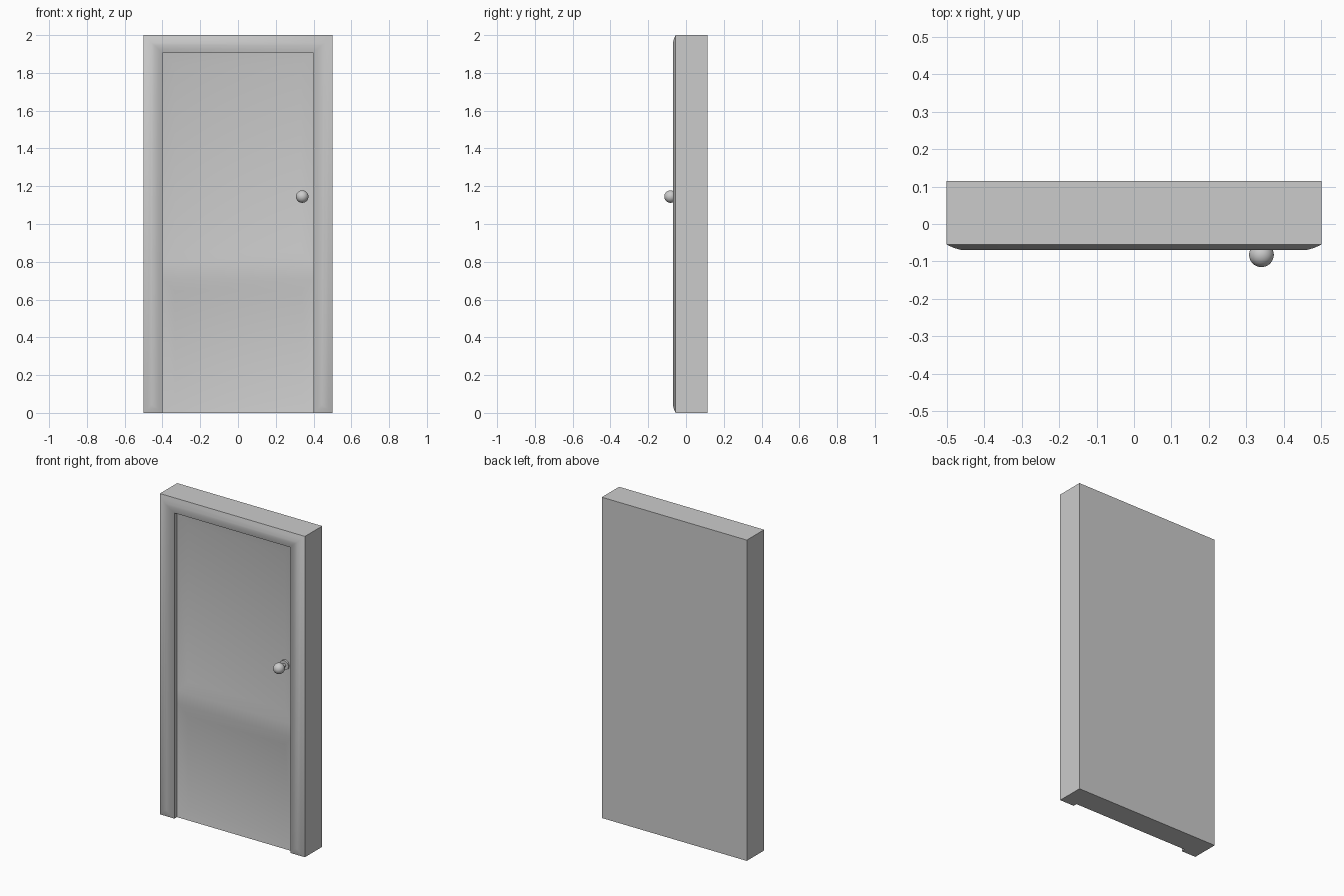
import bpy, bmesh, math
from mathutils import Matrix

if "Cube" in bpy.data.objects:
    bpy.data.objects.remove(bpy.data.objects["Cube"])

BACK, FRONT, CREST, DOOR, PANEL = 0.115, -0.055, -0.07, -0.03, -0.015
W, H, OW, OH = 0.5, 2.0, 0.4, 1.905   # half width, height, opening half width, opening height


def finish(name, bm, recalc=True, angle=35):
    if recalc:
        bmesh.ops.recalc_face_normals(bm, faces=bm.faces)
    me = bpy.data.meshes.new(name)
    bm.to_mesh(me)
    bm.free()
    ob = bpy.data.objects.new(name, me)
    bpy.context.collection.objects.link(ob)
    bpy.ops.object.select_all(action='DESELECT')
    ob.select_set(True)
    bpy.context.view_layer.objects.active = ob
    bpy.ops.object.shade_smooth_by_angle(angle=math.radians(angle))
    return ob


# Frame: solid block with a rounded U-shaped moulding on its front
bm = bmesh.new()


def u_loop(t, y):
    pts = [(-W + t, t), (-W + t, H - t), (W - t, H - t), (W - t, t),
           (OW + t, t), (OW + t, OH + t), (-OW - t, OH + t), (-OW - t, t)]
    return [bm.verts.new((x, y, z)) for x, z in pts]


loops = [u_loop(t, y) for t, y in ((0, FRONT), (0.02, -0.064), (0.042, CREST))]
for a, b in zip(loops, loops[1:]):
    for i in range(8):
        j = (i + 1) % 8
        bm.faces.new((a[i], a[j], b[j], b[i]))
c = loops[-1]
for q in ((0, 1, 6, 7), (1, 2, 5, 6), (2, 3, 4, 5)):
    bm.faces.new([c[i] for i in q])
o = loops[0]
back = [bm.verts.new((v.co.x, BACK, v.co.z)) for v in o[:4]]
reveal = [bm.verts.new((v.co.x, DOOR, v.co.z)) for v in o[4:]]
bm.faces.new(back)
for i in range(3):
    bm.faces.new((o[i], o[i + 1], back[i + 1], back[i]))
    bm.faces.new((o[4 + i], o[5 + i], reveal[i + 1], reveal[i]))
bm.faces.new((back[0], back[3], o[3], o[4], reveal[0], reveal[3], o[7], o[0]))
finish("door_frame", bm)

# Door leaf: two recessed panels with sloped borders and a rail between
bm = bmesh.new()


def rect(z0, z1, inset, y):
    x = OW - inset
    return [bm.verts.new((px, y, pz)) for px, pz in
            ((-x, z0 + inset), (x, z0 + inset), (x, z1 - inset), (-x, z1 - inset))]


bm.faces.new(rect(0.71, 0.79, 0, DOOR))
for z0, z1 in ((0, 0.71), (0.79, OH)):
    a, b = rect(z0, z1, 0, DOOR), rect(z0, z1, 0.065, PANEL)
    for i in range(4):
        j = (i + 1) % 4
        bm.faces.new((a[i], a[j], b[j], b[i]))
    bm.faces.new(b)
bmesh.ops.remove_doubles(bm, verts=bm.verts, dist=1e-5)
finish("door_leaf", bm, recalc=False)

# Knob, stem and rosette
KX, KZ = 0.34, 1.145
bm = bmesh.new()
bmesh.ops.create_uvsphere(bm, u_segments=32, v_segments=16, radius=0.033,
                          matrix=Matrix.Translation((KX, -0.082, KZ)))
finish("door_knob", bm)
for name, r, y0, y1 in (("knob_stem", 0.012, -0.065, -0.015),
                        ("knob_rosette", 0.03, -0.032, -0.014)):
    bm = bmesh.new()
    m = Matrix.Translation((KX, (y0 + y1) / 2, KZ)) @ Matrix.Rotation(math.pi / 2, 4, 'X')
    bmesh.ops.create_cone(bm, cap_ends=True, segments=32, radius1=r, radius2=r,
                          depth=y1 - y0, matrix=m)
    finish(name, bm)
